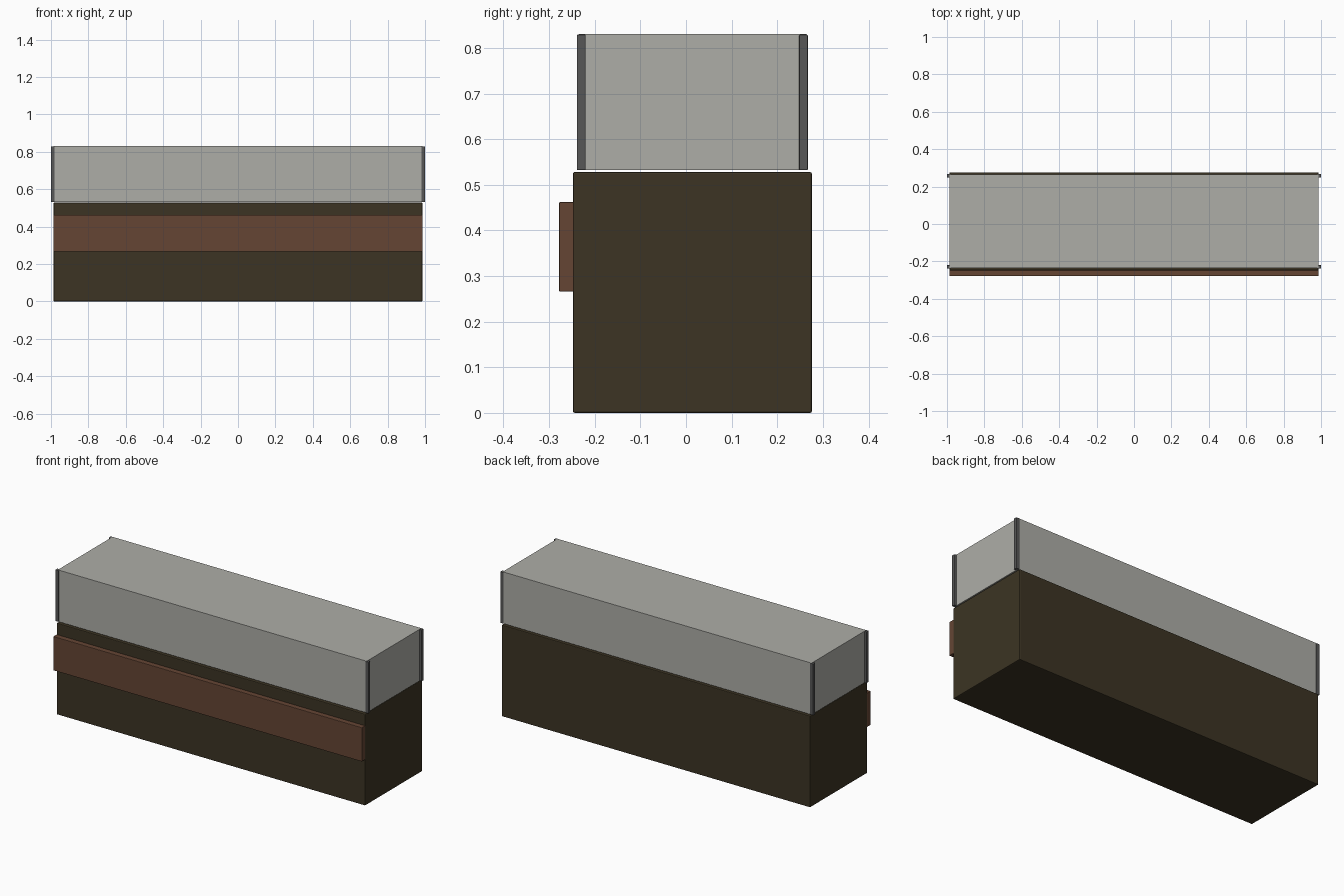
import bpy

cube = bpy.data.objects.get("Cube")
if cube:
    bpy.data.objects.remove(cube, do_unlink=True)


def material(name, rgb):
    m = bpy.data.materials.new(name)
    m.use_nodes = True
    m.diffuse_color = (*rgb, 1)
    m.node_tree.nodes["Principled BSDF"].inputs["Base Color"].default_value = (*rgb, 1)
    return m


def box(name, x, y, z, mat, bevel=0.0):
    """Box from (low, high) ranges on each axis."""
    ranges = (x, y, z)
    bpy.ops.mesh.primitive_cube_add(size=1, location=[(a + b) / 2 for a, b in ranges])
    ob = bpy.context.object
    ob.name = name
    ob.scale = [b - a for a, b in ranges]
    bpy.ops.object.transform_apply(location=False, rotation=False, scale=True)
    ob.data.materials.append(mat)
    if bevel:
        mod = ob.modifiers.new("soft_edges", "BEVEL")
        mod.width = bevel
        mod.segments = 2
    return ob


dark_wood = material("dark_wood", (0.045, 0.034, 0.017))
red_wood = material("red_wood", (0.130, 0.060, 0.034))
pale_glass = material("pale_glass", (0.423, 0.423, 0.390))
grey_metal = material("grey_metal", (0.095, 0.095, 0.095))

# Counter base and the board along its front
box("counter_base", (-0.986, 0.986), (-0.248, 0.276), (0, 0.528), dark_wood, 0.004)
box("front_board", (-0.986, 0.986), (-0.278, -0.246), (0.266, 0.462), red_wood, 0.002)

# Glass case on top
box("glass_case", (-0.987, 0.987), (-0.235, 0.264), (0.532, 0.83), pale_glass)

# Metal corner posts wrapping the case edges
for side, sx in (("left", 1), ("right", -1)):
    x = sorted((sx * 0.98, sx * 1.0))
    box("front_post_" + side, x, (-0.239, -0.22), (0.532, 0.829), grey_metal, 0.002)
    box("back_post_" + side, x, (0.248, 0.267), (0.532, 0.829), grey_metal, 0.002)
